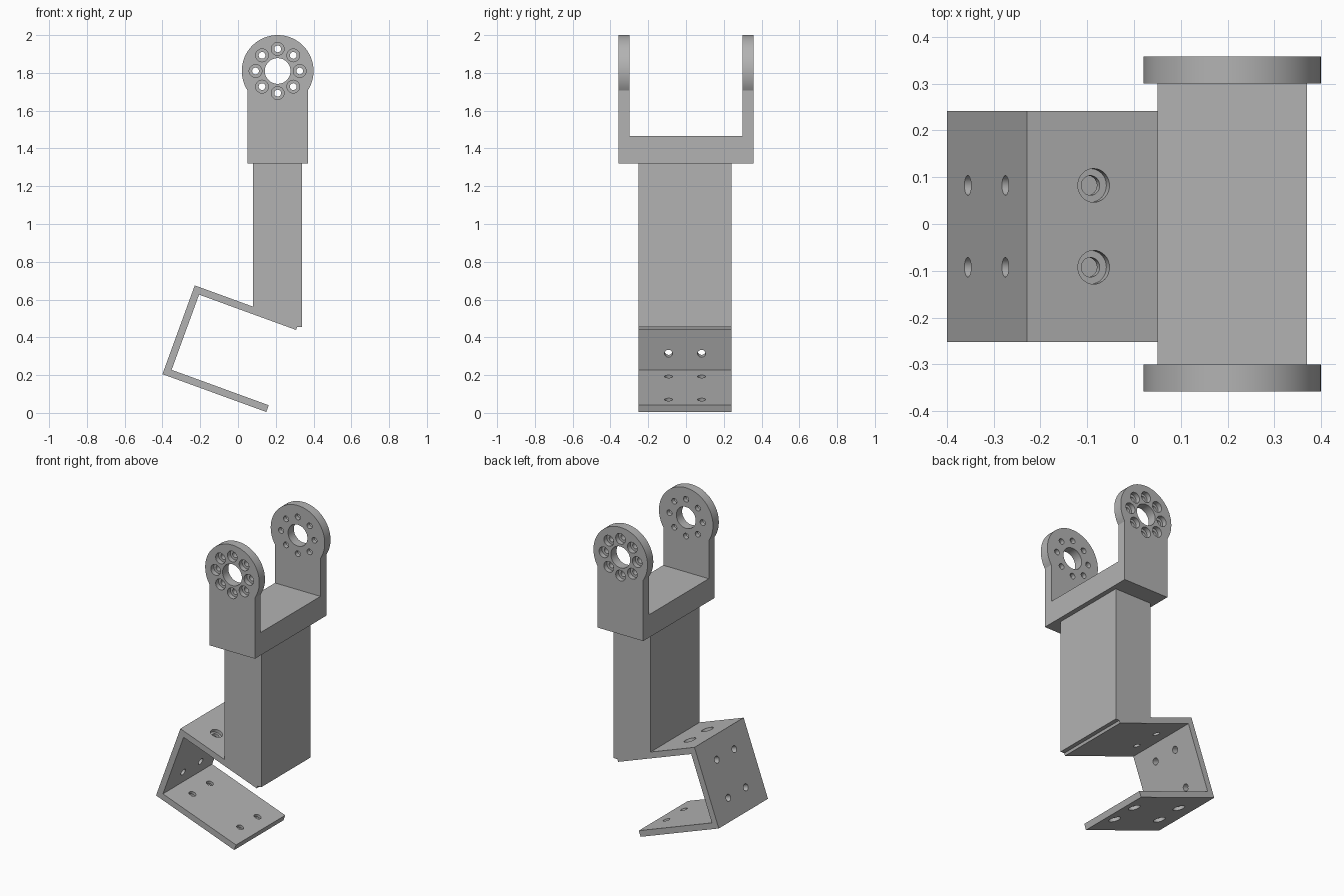
import bpy, bmesh
from math import radians, cos, sin, asin, pi
from mathutils import Vector, Matrix

if "Cube" in bpy.data.objects:
    bpy.data.objects.remove(bpy.data.objects["Cube"])

grey = bpy.data.materials.new("plain grey")
grey.use_nodes = True
GREY = (0.45, 0.45, 0.45, 1)
grey.diffuse_color = GREY
grey.node_tree.nodes["Principled BSDF"].inputs["Base Color"].default_value = GREY


def make_object(name, bm):
    bmesh.ops.recalc_face_normals(bm, faces=bm.faces)
    mesh = bpy.data.meshes.new(name)
    bm.to_mesh(mesh)
    bm.free()
    mesh.materials.append(grey)
    obj = bpy.data.objects.new(name, mesh)
    bpy.context.collection.objects.link(obj)
    return obj


def extrude_profile(name, points, y0, y1):
    """Extrude an (x, z) outline along y."""
    bm = bmesh.new()
    face = bm.faces.new([bm.verts.new((x, y0, z)) for x, z in points])
    ret = bmesh.ops.extrude_face_region(bm, geom=[face])
    verts = [v for v in ret["geom"] if isinstance(v, bmesh.types.BMVert)]
    bmesh.ops.translate(bm, verts=verts, vec=(0, y1 - y0, 0))
    return make_object(name, bm)


def add_pin(bm, centre, axis, radius, length, sides=32):
    turn = Vector(axis).to_track_quat("Z", "Y").to_matrix().to_4x4()
    bmesh.ops.create_cone(bm, cap_ends=True, segments=sides, radius1=radius,
                          radius2=radius, depth=length,
                          matrix=Matrix.Translation(centre) @ turn)


def boolean(target, tool, operation):
    tool.hide_render = True
    mod = target.modifiers.new(operation, "BOOLEAN")
    mod.operation, mod.solver, mod.object = operation, "EXACT", tool
    bpy.ops.object.select_all(action="DESELECT")
    bpy.context.view_layer.objects.active = target
    target.select_set(True)
    bpy.ops.object.modifier_apply(modifier=mod.name)
    bpy.data.objects.remove(tool)


def smooth(obj):
    bpy.ops.object.select_all(action="DESELECT")
    bpy.context.view_layer.objects.active = obj
    obj.select_set(True)
    bpy.ops.object.shade_smooth_by_angle(angle=radians(30))


# Tilted bracket frame: u runs along the plates, v up the back plate
U = Vector((cos(radians(20)), 0, -sin(radians(20))))
V = Vector((sin(radians(20)), 0, cos(radians(20))))
CORNER = Vector((-0.4, 0, 0.205))
REACH, HEIGHT, THICK = 0.585, 0.5, 0.038
MID_Y, HALF_Y = -0.005, 0.247


def tilted(u, v, y=0.0):
    return CORNER + U * u + V * v + Vector((0, y, 0))


def xz(u, v):
    p = tilted(u, v)
    return p.x, p.z


# Column and bracket share one outline
left, right, foot, top = 0.08, 0.34, 0.455, 1.32
u_left = (left - xz(0, HEIGHT)[0]) / U.x
v_foot = HEIGHT - THICK + (foot - xz(REACH, HEIGHT - THICK)[1]) / V.z
outline = [xz(0, 0), xz(REACH, 0), xz(REACH, THICK), xz(THICK, THICK),
           xz(THICK, HEIGHT - THICK), xz(REACH, HEIGHT - THICK),
           xz(REACH, v_foot), (right, foot), (right, top), (left, top),
           xz(u_left, HEIGHT), xz(0, HEIGHT)]
link = extrude_profile("column_and_bracket", outline, MID_Y - HALF_Y, MID_Y + HALF_Y)

# Bracket screw holes, with counterbores on the outer plate faces
holes, bores = bmesh.new(), bmesh.new()
for side in (-1, 1):
    y = MID_Y + side * 0.0875
    for v in (0.13, 0.365):
        add_pin(holes, tilted(THICK / 2, v, y), U, 0.021, 0.1)
    for u in (0.14, 0.497):
        add_pin(holes, tilted(u, THICK / 2, y), V, 0.021, 0.1)
        add_pin(bores, tilted(u, 0, y), V, 0.036, 0.04)
    add_pin(holes, tilted(0.152, HEIGHT - THICK / 2, y), V, 0.021, 0.1)
    add_pin(bores, tilted(0.152, HEIGHT, y), V, 0.036, 0.04)
boolean(link, make_object("bracket_bores", bores), "DIFFERENCE")
boolean(link, make_object("bracket_holes", holes), "DIFFERENCE")
smooth(link)

# Yoke: bridge with two round-topped arms
HUB_X, HUB_Z, HUB_R = 0.21, 1.81, 0.19
x0, x1, inner, outer = 0.05, 0.37, 0.3, 0.358
start = -asin(((HUB_R ** 2 - 0.16 ** 2) ** 0.5) / HUB_R)
steps = 56
arm = [(x0, top), (x1, top)]
for i in range(steps + 1):
    a = start + (pi - 2 * start) * i / steps
    arm.append((HUB_X + HUB_R * cos(a), HUB_Z + HUB_R * sin(a)))
bridge = [(x0, top), (x1, top), (x1, 1.465), (x0, 1.465)]
yoke = extrude_profile("yoke", bridge, -inner - 0.02, inner + 0.02)
for s in (-1, 1):
    boolean(yoke, extrude_profile("yoke_arm", arm, s * inner, s * outer), "UNION")

# Hub opening and ring of eight counterbored screw holes
holes, bores = bmesh.new(), bmesh.new()
add_pin(holes, (HUB_X, 0, HUB_Z), (0, 1, 0), 0.068, 1, 48)
for i in range(8):
    a = i * pi / 4
    x, z = HUB_X + 0.117 * cos(a), HUB_Z + 0.117 * sin(a)
    add_pin(holes, (x, 0, z), (0, 1, 0), 0.018, 1, 24)
    for s in (-1, 1):
        add_pin(bores, (x, s * outer, z), (0, 1, 0), 0.034, 0.06, 24)
boolean(yoke, make_object("hub_bores", bores), "DIFFERENCE")
boolean(yoke, make_object("hub_holes", holes), "DIFFERENCE")
smooth(yoke)
